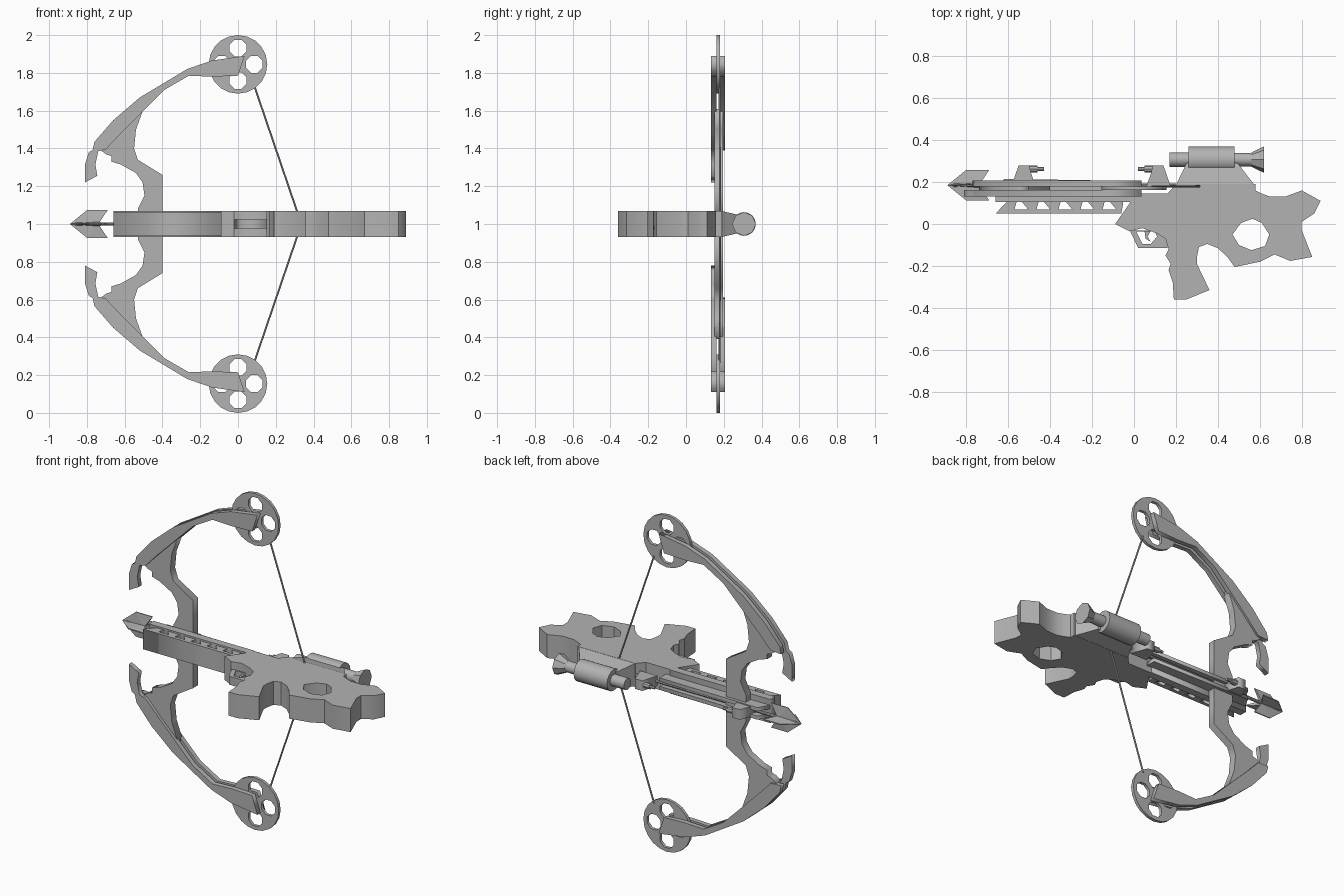
import bpy, bmesh, math
from mathutils import Matrix, Vector

cube = bpy.data.objects.get("Cube")
if cube:
    bpy.data.objects.remove(cube)

grey = bpy.data.materials.new("matte grey")
grey.use_nodes = True
COLOUR = (0.45, 0.45, 0.45, 1)
grey.diffuse_color = COLOUR
grey.node_tree.nodes["Principled BSDF"].inputs["Base Color"].default_value = COLOUR


def finish(name, bm, smooth=False):
    bmesh.ops.remove_doubles(bm, verts=bm.verts, dist=0.0002)
    bmesh.ops.recalc_face_normals(bm, faces=bm.faces)
    me = bpy.data.meshes.new(name)
    bm.to_mesh(me)
    bm.free()
    me.materials.append(grey)
    ob = bpy.data.objects.new(name, me)
    bpy.context.collection.objects.link(ob)
    if smooth:
        bpy.ops.object.select_all(action='DESELECT')
        ob.select_set(True)
        bpy.context.view_layer.objects.active = ob
        bpy.ops.object.shade_smooth_by_angle(angle=math.radians(35))
    return ob


def plate(name, loops, lo, hi, upright=False, smooth=False):
    """Flat profile with optional holes, thickened along z (or along y if upright)."""
    cu = bpy.data.curves.new(name, 'CURVE')
    cu.dimensions, cu.fill_mode, cu.extrude = '2D', 'BOTH', (hi - lo) / 2
    for loop in loops:
        sp = cu.splines.new('POLY')
        sp.points.add(len(loop) - 1)
        for p, (u, v) in zip(sp.points, loop):
            p.co = (u, v, 0, 1)
        sp.use_cyclic_u = True
    tmp = bpy.data.objects.new(name + "_profile", cu)
    bpy.context.collection.objects.link(tmp)
    me = tmp.to_mesh()
    bm = bmesh.new()
    bm.from_mesh(me)
    tmp.to_mesh_clear()
    bpy.data.objects.remove(tmp)
    bpy.data.curves.remove(cu)
    mid = (lo + hi) / 2
    if upright:
        bm.transform(Matrix.Translation((0, mid, 0)) @ Matrix.Rotation(math.pi / 2, 4, 'X'))
    else:
        bm.transform(Matrix.Translation((0, 0, mid)))
    return finish(name, bm, smooth)


def rod(name, a, b, r1, r2=None, sides=16):
    a, b = Vector(a), Vector(b)
    bm = bmesh.new()
    bmesh.ops.create_cone(bm, cap_ends=True, segments=sides, radius1=r1,
                          radius2=r1 if r2 is None else r2, depth=(b - a).length)
    rot = (b - a).to_track_quat('Z', 'Y').to_matrix().to_4x4()
    bm.transform(Matrix.Translation((a + b) / 2) @ rot)
    return finish(name, bm, sides > 8)


def hull(name, pts):
    bm = bmesh.new()
    for p in pts:
        bm.verts.new(p)
    bmesh.ops.convex_hull(bm, input=bm.verts)
    return finish(name, bm)


def ring(cx, cy, r, n, turn=0.0):
    return [(cx + r * math.cos(turn + math.tau * i / n),
             cy + r * math.sin(turn + math.tau * i / n)) for i in range(n)]


# Stock with grip and thumb hole
stock = [(.20, .19), (.58, .19), (.58, .16), (.61, .145), (.65, .13), (.72, .13), (.80, .16),
         (.89, .11), (.86, .05), (.80, .01), (.80, -.03), (.85, -.157), (.745, -.176),
         (.67, -.145), (.60, -.18), (.48, -.205), (.445, -.157), (.40, -.115), (.35, -.095),
         (.31, -.11), (.30, -.157), (.30, -.19), (.36, -.315), (.25, -.36), (.19, -.36),
         (.185, -.28), (.165, -.22), (.175, -.19), (.15, -.15), (.165, -.12), (.15, -.07),
         (.11, -.045), (.04, -.02), (-.02, -.035), (-.09, 0), (-.02, .10), (-.02, .145), (.16, .145)]
thumb_hole = [(.51, .005), (.565, .025), (.61, .005), (.645, -.05), (.625, -.105),
              (.56, -.125), (.50, -.10), (.47, -.05)]
plate("stock", [stock, thumb_hole], .93, 1.07, smooth=True)

# Trigger guard and trigger
plate("trigger_guard", [[(-.02, -.03), (.02, -.115), (.16, -.115), (.16, -.03)],
                        [(.01, -.035), (.04, -.095), (.08, -.095), (.11, -.06), (.10, -.035)]],
      .975, 1.025)
plate("trigger", [[(.05, -.03), (.08, -.03), (.065, -.06), (.08, -.085), (.055, -.07)]], .985, 1.015)

# Scope: tapered mount, housing, tube and flared eyepiece
AXIS = .307
hull("scope_mount", [(x, y, 1 + s * z) for s in (-1, 1) for x, y, z in
                     ((.20, .185, .07), (.575, .185, .07), (.25, .29, .045), (.495, .29, .045))])
rod("scope_housing", (.26, AXIS, 1), (.48, AXIS, 1), .063)
rod("scope_front_tube", (.17, AXIS, 1), (.27, AXIS, 1), .034)
rod("scope_rear_tube", (.47, AXIS, 1), (.58, AXIS, 1), .032)
rod("scope_eyepiece", (.56, AXIS, 1), (.62, AXIS, 1), .034, .063, 8)

# Rail, groove walls and the lattice below it
plate("rail", [[(-.66, .105), (0, .105), (0, .15), (-.66, .15)]], .93, 1.07)
for side, name in ((1, "left"), (-1, "right")):
    plate("groove_wall_" + name, [[(-.66, .145), (.03, .145), (.03, .205), (-.62, .215)]],
          *sorted((1 + side * .014, 1 + side * .036)))
slots = []
for i in range(5):
    x = -.57 + i * .105
    slots.append([(x, .07), (x + .065, .07), (x + .035, .106), (x + .01, .106)])
plate("lattice", [[(-.66, .05), (-.06, .05), (-.05, .112), (-.60, .112)]] + slots, .94, 1.06)

# Sights on the rail
for name, x, d in (("front_sight", -.52, 1), ("rear_sight", .11, -1)):
    plate(name, [[(x - d * .065, .18), (x - d * .03, .28), (x + d * .02, .28),
                  (x + d * .03, .24), (x + d * .05, .18)]], .97, 1.03)
    rod(name + "_pin", (x, .262, 1), (x + (.06 if d > 0 else -.06), .262, 1), .016, sides=8)
    rod(name + "_tip", (x, .262, 1), (x + (.09 if d > 0 else -.09), .262, 1), .009, sides=8)

# Arrow: shaft and four-bladed head
rod("arrow_shaft", (-.86, .185, 1), (.2, .185, 1), .009, sides=8)
for i in range(4):
    a = i * math.pi / 2
    out = Vector((0, math.cos(a), math.sin(a)))
    flat = Vector((0, -math.sin(a), math.cos(a)))
    base = Vector((0, .185, 1))
    pts = [base + Vector((x, 0, 0)) + out * r + flat * (s * t) for s in (-1, 1)
           for x, r, t in ((-.89, 0, .001), (-.80, .073, .003), (-.69, .073, .003), (-.74, 0, .012))]
    hull("arrow_blade_%d" % (i + 1), pts)

# Bow: riser, paired limb plates, cam wheels and string, repeated above and below
limb = [(-.81, .22), (-.81, .315), (-.79, .38), (-.77, .39), (-.76, .435), (-.66, .55),
        (-.52, .67), (-.27, .82), (-.14, .865), (.035, .89), (0, .785), (-.14, .78),
        (-.26, .785), (-.39, .71), (-.50, .60), (-.62, .48), (-.70, .395), (-.74, .385),
        (-.755, .315), (-.745, .255)]
riser = [(-.40, -.01), (-.40, .26), (-.53, .34), (-.55, .40), (-.54, .50), (-.50, .61),
         (-.56, .60), (-.66, .50), (-.74, .40), (-.70, .37), (-.67, .36), (-.67, .33),
         (-.62, .315), (-.54, .27), (-.505, .22), (-.495, .15), (-.53, .08), (-.53, -.01)]
for s, side in ((1, "upper"), (-1, "lower")):
    def flip(pts):
        return [(x, 1 + s * z) for x, z in pts]
    plate(side + "_riser", [flip(riser)], .15, .195, True)
    plate(side + "_limb_front", [flip(limb)], .132, .161, True)
    plate(side + "_limb_back", [flip(limb[3:-3])], .179, .207, True)
    hub = 1 + s * .845
    holes = [ring(.086 * math.cos(k * math.pi / 2), hub + .086 * math.sin(k * math.pi / 2),
                  .048, 8, math.pi / 8) for k in range(4)]
    plate(side + "_cam_wheel", [ring(0, hub, .155, 20, math.pi / 20 * 10)] + holes, .161, .179, True)
    rod(side + "_string", (.085, .178, 1 + s * .735), (.315, .18, 1 + s * .06), .005, sides=8)
